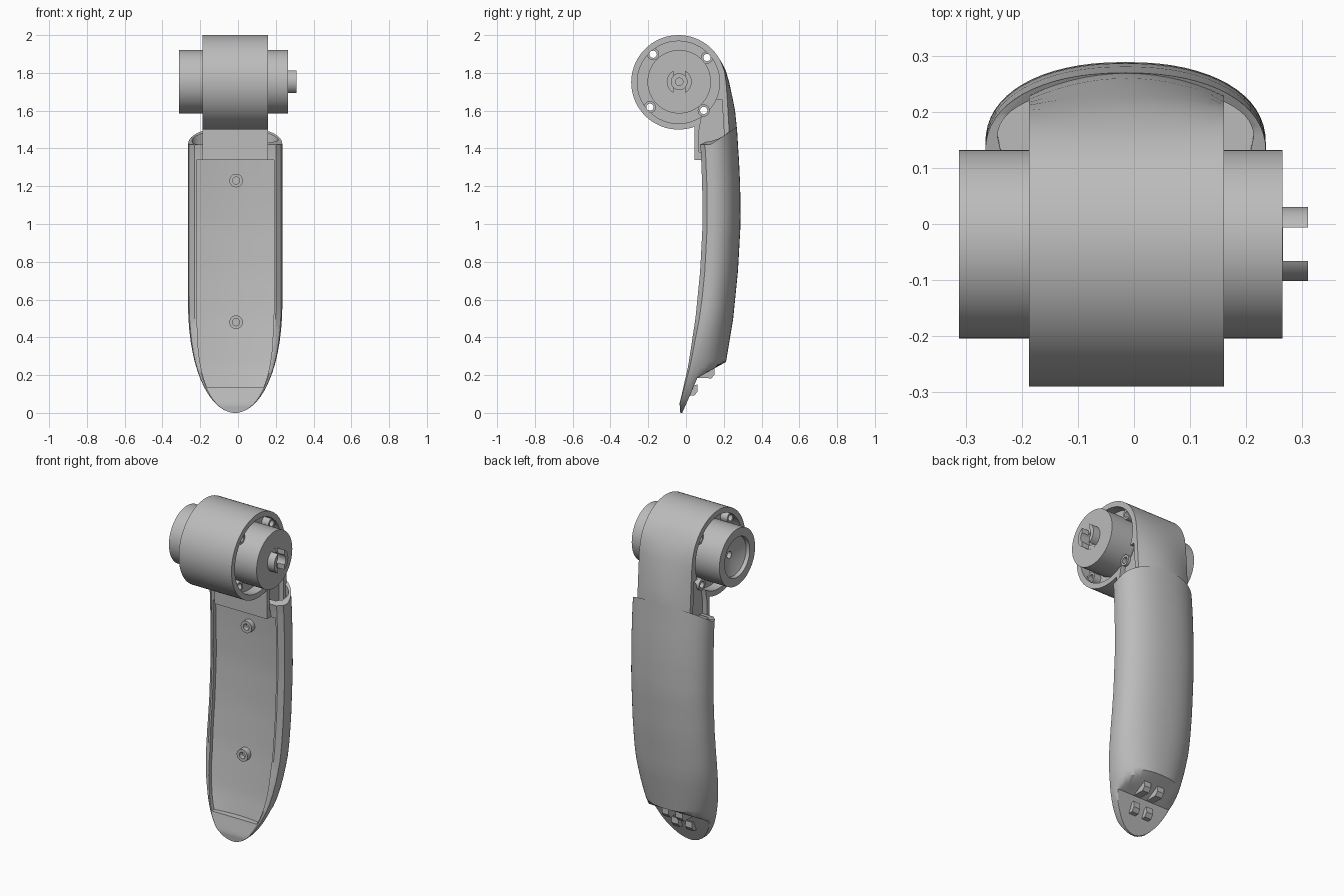
import bpy, bmesh, math

if "Cube" in bpy.data.objects:
    bpy.data.objects.remove(bpy.data.objects["Cube"])

grey = bpy.data.materials.new("mid_grey")
grey.diffuse_color = (0.5, 0.5, 0.5, 1)
grey.use_nodes = True
grey.node_tree.nodes["Principled BSDF"].inputs["Base Color"].default_value = grey.diffuse_color
CY, CZ = -0.04, 1.75          # joint axis position
X0, X1 = -0.187, 0.16         # joint housing width
XC = -0.015                   # centre line of the arm


def make(name, verts, faces):
    me = bpy.data.meshes.new(name)
    me.from_pydata(verts, [], faces)
    bm = bmesh.new()
    bm.from_mesh(me)
    bmesh.ops.recalc_face_normals(bm, faces=bm.faces)
    bm.to_mesh(me)
    bm.free()
    me.materials.append(grey)
    ob = bpy.data.objects.new(name, me)
    bpy.context.collection.objects.link(ob)
    return ob


def loft(name, rings, closed=False):
    n, m = len(rings[0]), len(rings)
    faces = []
    for i in range(m if closed else m - 1):
        a, b = i * n, ((i + 1) % m) * n
        faces += [(a + j, a + (j + 1) % n, b + (j + 1) % n, b + j) for j in range(n)]
    if not closed:
        faces += [tuple(range(n)), tuple(range((m - 1) * n, m * n))]
    return make(name, [p for r in rings for p in r], faces)


def prism(name, yz, x0, x1):
    return loft(name, [[(x, y, z) for y, z in yz] for x in (x0, x1)])


def circle(y, z, r, n=48):
    return [(y + r * math.cos(2 * math.pi * i / n), z + r * math.sin(2 * math.pi * i / n))
            for i in range(n)]


def lathe(name, profile, centre, axis="x", n=48):
    """Spin a closed (along, radius) profile around the x or y axis."""
    rings = []
    for i in range(n):
        c, s = math.cos(2 * math.pi * i / n), math.sin(2 * math.pi * i / n)
        cx, cy, cz = centre
        rings.append([(cx + a, cy + r * c, cz + r * s) if axis == "x"
                      else (cx + r * c, cy + a, cz + r * s) for a, r in profile])
    return loft(name, rings, closed=True)


def cut(ob, *cutters):
    for c in cutters:
        mod = ob.modifiers.new("cut", "BOOLEAN")
        mod.operation, mod.solver, mod.object = "DIFFERENCE", "EXACT", c
    bpy.context.view_layer.update()
    me = bpy.data.meshes.new_from_object(ob.evaluated_get(bpy.context.evaluated_depsgraph_get()))
    ob.modifiers.clear()
    ob.data = me
    for c in cutters:
        bpy.data.objects.remove(c)


def interp(table, z):
    for (a, va), (b, vb) in zip(table, table[1:]):
        if z <= b:
            return va + (vb - va) * (z - a) / (b - a)
    return table[-1][1]


# Arm side profile: front edge, back crown, slanted foot cut
FRONT = [(0, -.03), (.05, -.034), (.1, -.022), (.25, .012), (.5, .05), (.75, .075),
         (1, .088), (1.2, .086), (1.35, .08), (1.5, .072)]
BACK = [(0, .12), (.27, .212), (.5, .25), (.75, .275), (1, .289), (1.2, .287),
        (1.35, .28), (1.5, .268)]
FOOT = [(0, -.02), (.09, .02), (.185, .06), (.27, .212), (.285, 1), (2, 1)]


def half_width(z):
    w = 0.25 * math.sqrt(max(0.0, 1 - max(0, (0.6 - z) / 0.6) ** 2.2))
    return max(w, 0.012)


def rim(z):
    """Width of the bevelled front rim, narrowing towards the tip."""
    return 0.042 * min(1, z / 0.45)


def section(z, inset=0.0, thick=0.0, front=0.0, n=32):
    """Cross-section of the arm: bevelled front rim, then a dome at the back."""
    w = max(half_width(z) - inset, 0.01)
    f, b = interp(FRONT, z) + front, interp(BACK, z) - thick
    limit = interp(FOOT, z) - thick * 0.7
    lip = f + 0.055 * min(1, z / 0.6)
    wf = w - rim(z) * 0.8
    pts = [(XC - wf, f, z), (XC - w + rim(z) * .15, f + (lip - f) * .45, z)]
    for i in range(n + 1):
        t = math.pi * i / n
        u = -math.copysign(abs(math.cos(t)) ** 0.9, math.cos(t))
        h = max(0, math.sin(t)) ** 0.9
        pts.append((XC + w * u, max(min(lip + (b - lip) * h, limit), f + 0.004), z))
    return pts + [(XC + w - rim(z) * .15, f + (lip - f) * .45, z), (XC + wf, f, z)]


def pocket_section(z, n=12):
    """Shallow front recess with a gently curved floor."""
    w, f = half_width(z) - rim(z) - 0.002, interp(FRONT, z)
    us = [-1 + 2 * i / n for i in range(n + 1)]
    return ([(XC - w, f - .1, z)] + [(XC + w * u, f + .024 + .014 * (1 - u * u), z) for u in us]
            + [(XC + w, f - .1, z)])


# Arm shell with slanted open shoulders
zs = [0, .005, .015, .03, .05, .07, .09, .12, .15, .185, .21, .24, .27, .285]
zs += [.32 + .06 * i for i in range(18)] + [1.39]
rings = [section(z) for z in zs]
rings.append([(x, y, 1.42 + max(0, y - 0.13) * 0.68) for x, y, z in section(1.48)])
arm = loft("arm_shell", rings)
pz = [.135, .16, .185, .21, .24, .27] + [.32 + .06 * i for i in range(17)] + [1.34]
pocket = loft("pocket_cutter", [pocket_section(z) for z in pz])
shoulder = loft("shoulder_cutter", [section(z, .022, .025, .025) for z in (1.37, 1.45, 1.6)])
cut(arm, pocket, shoulder)

# Screw bosses inside the arm pocket
for k, z in enumerate((1.23, 0.48)):
    f = interp(FRONT, z)
    lathe(f"arm_boss_{k}", [(.06, .036), (.006, .036), (.006, .019), (.035, .019),
                            (.035, .001), (.06, .001)], (-.01, f, z), "y", 24)

# Joint housing: drum with a crowned neck running into the arm
outline = [(CY + .25 * math.cos(math.radians(a)), CZ + .25 * math.sin(math.radians(a)))
           for a in range(25, 291, 5)]
outline += [(.045, 1.34), (.228, 1.34), (.23, 1.42), (.228, 1.5), (.222, 1.6),
            (.217, 1.68), (.212, 1.75), (.203, 1.81)]
rings = []
for i in range(15):
    u = -1 + 2 * i / 14
    x = X0 + (X1 - X0) * i / 14
    rings.append([(x, y + (.042 * (1 - u * u) * min(1, max(0, (1.87 - z) / .3)) if y > .18 else 0), z)
                  for y, z in outline])
housing = loft("joint_housing", rings)
slot = [(.1, 1.66), (.19, 1.66), (.2, 1.5), (.2, 1.38), (.07, 1.38), (.07, 1.5)]
cutters = []
for s, (edge, out) in enumerate(((X0, -.4), (X1, .4))):
    sign = 1 if out > 0 else -1
    cutters.append(prism(f"drum_cutter_{s}", circle(CY, CZ, .218, 64), edge - sign * .06, out))
    cutters.append(prism(f"slot_cutter_{s}", slot, edge - sign * .03, out))
screws = [(CY + .2 * math.cos(math.radians(a)), CZ + .2 * math.sin(math.radians(a)))
          for a in (41, 132, 221, -48)]
cutters += [prism(f"screw_cutter_{k}", circle(y, z, .019, 24), -.5, .5)
            for k, (y, z) in enumerate(screws)]
cut(housing, *cutters)

# Through-drilled screw posts around the drum
for k, (y, z) in enumerate(screws):
    lathe(f"screw_post_{k}", [(X0 + .015, .032), (X1 - .015, .032), (X1 - .015, .019),
                              (X0 + .015, .019)], (0, y, z), n=24)

# Motor hub with dished left end and slotted shaft collar on the right
hub = lathe("joint_hub", [(-.312, .168), (.265, .168), (.265, .066), (.31, .066), (.31, .042),
                          (.25, .042), (.25, .02), (-.26, .02), (-.26, .04), (-.29, .115),
                          (-.312, .118)], (0, -.036, 1.753), n=64)
cut(hub, prism("collar_cutter", [(-.066, 1.6), (-.006, 1.6), (-.006, 1.9), (-.066, 1.9)], .2655, .4))

# Paired contact lugs under the foot
lugs = {"upper_lug": [(.055, .185), (.135, .183), (.152, .205), (.152, .245), (.1, .215)],
        "lower_lug": [(.01, .09), (.045, .092), (.062, .115), (.06, .15), (.03, .14)]}
for name, prof in lugs.items():
    for k, x in enumerate((XC - .045, XC + .045)):
        prism(f"{name}_{k}", prof, x - .022, x + .022)

# Smooth shading with sharp edges kept
for ob in list(bpy.context.scene.objects):
    bpy.ops.object.select_all(action="DESELECT")
    ob.select_set(True)
    bpy.context.view_layer.objects.active = ob
    bpy.ops.object.shade_smooth_by_angle(angle=math.radians(35))
